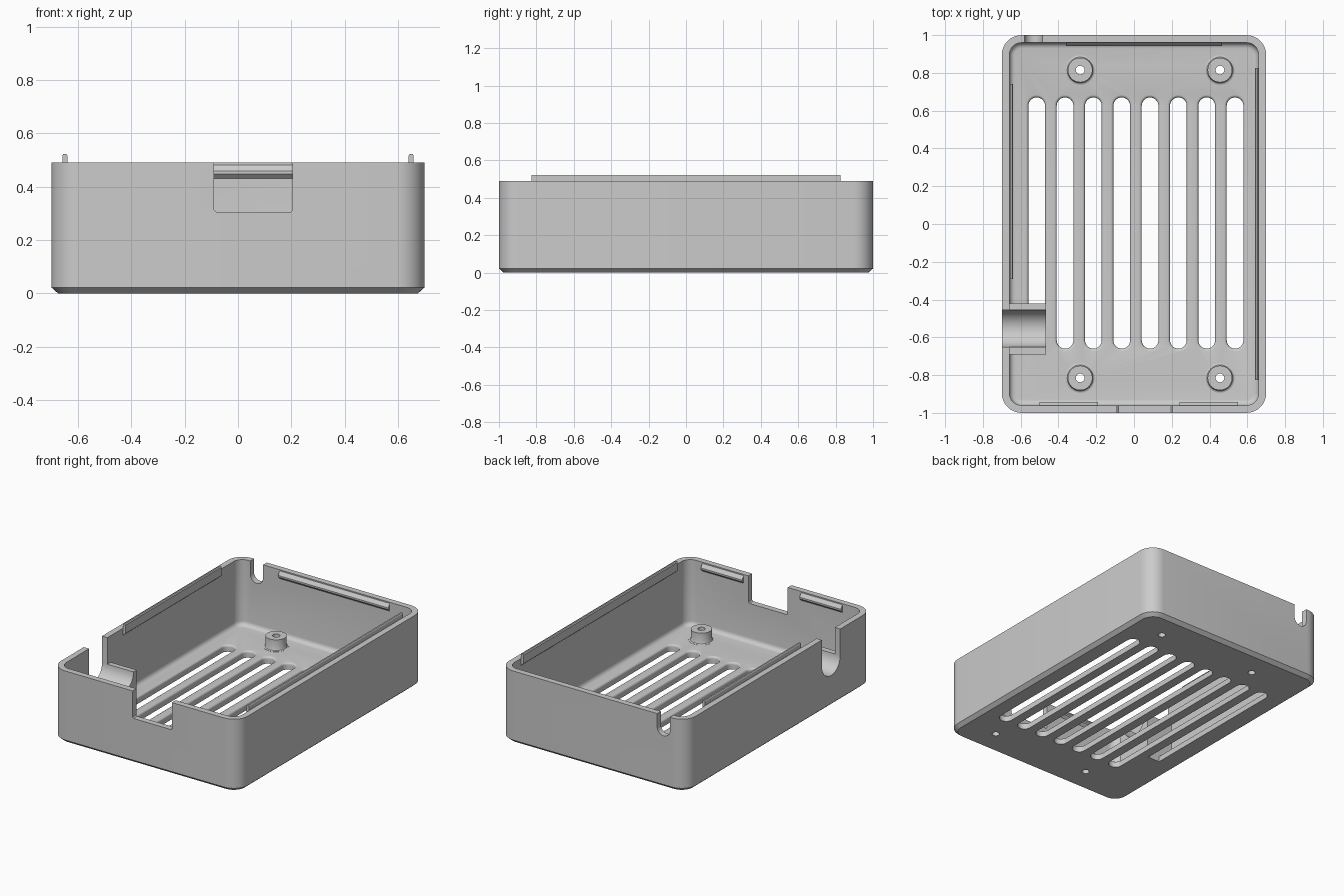
import bpy
import bmesh
from math import sin, cos, pi, radians

cube = bpy.data.objects.get("Cube")
if cube:
    bpy.data.objects.remove(cube)

grey = bpy.data.materials.new("light grey plastic")
grey.use_nodes = True
COLOUR = (0.6, 0.6, 0.6, 1)
grey.diffuse_color = COLOUR
grey.node_tree.nodes["Principled BSDF"].inputs["Base Color"].default_value = COLOUR


def finish_mesh(name, bm):
    bmesh.ops.recalc_face_normals(bm, faces=bm.faces)
    mesh = bpy.data.meshes.new(name)
    bm.to_mesh(mesh)
    bm.free()
    obj = bpy.data.objects.new(name, mesh)
    bpy.context.collection.objects.link(obj)
    mesh.materials.append(grey)
    return obj


def rounded_loft(name, rings, centre=(0, 0), steps=8):
    """Stack rounded rectangles, each given as (half x, half y, radius, z)."""
    bm = bmesh.new()
    loops = []
    for hx, hy, r, z in rings:
        loop = []
        for q, (sx, sy) in enumerate([(1, 1), (-1, 1), (-1, -1), (1, -1)]):
            for i in range(steps + 1):
                a = (q + i / steps) * pi / 2
                loop.append(bm.verts.new((centre[0] + sx * (hx - r) + r * cos(a),
                                          centre[1] + sy * (hy - r) + r * sin(a), z)))
        loops.append(loop)
    for low, high in zip(loops, loops[1:]):
        for i in range(len(low)):
            j = (i + 1) % len(low)
            bm.faces.new((low[i], low[j], high[j], high[i]))
    bm.faces.new(loops[0][::-1])
    bm.faces.new(loops[-1])
    bmesh.ops.remove_doubles(bm, verts=bm.verts, dist=1e-5)
    return finish_mesh(name, bm)


def prism(name, profile, axis, start, end):
    """Extrude a profile along x (points are y, z) or along y (points are x, z)."""
    bm = bmesh.new()
    ends = [[bm.verts.new((t, u, v) if axis == "x" else (u, t, v)) for u, v in profile]
            for t in (start, end)]
    bm.faces.new(ends[0])
    bm.faces.new(ends[1][::-1])
    for i in range(len(profile)):
        j = (i + 1) % len(profile)
        bm.faces.new((ends[0][i], ends[0][j], ends[1][j], ends[1][i]))
    return finish_mesh(name, bm)


def u_profile(centre, radius, z, top, steps=16):
    arc = [(centre - radius * cos(pi * i / steps), z - radius * sin(pi * i / steps))
           for i in range(steps + 1)]
    return arc + [(centre + radius, top), (centre - radius, top)]


def cut(obj, cutter, keep=False):
    mod = obj.modifiers.new("cut", "BOOLEAN")
    mod.operation, mod.solver, mod.object = "DIFFERENCE", "EXACT", cutter
    bpy.context.view_layer.objects.active = obj
    bpy.ops.object.modifier_apply(modifier=mod.name)
    if not keep:
        bpy.data.objects.remove(cutter)


HX, HY, TOP, FLOOR = 0.70, 1.0, 0.49, 0.045
IX, IY = 0.66, 0.96
parts = []

# Open tray with a chamfered base and a filleted floor
shell = rounded_loft("case_shell", [(HX - 0.025, HY - 0.025, 0.08, 0),
                                    (HX, HY, 0.105, 0.022), (HX, HY, 0.105, TOP)])
FILLET = 0.03
cavity = []
for i in range(6):
    a = i / 5 * pi / 2
    inset = FILLET * (1 - sin(a))
    cavity.append((IX - inset, IY - inset, 0.065 - inset, FLOOR + FILLET * (1 - cos(a))))
cavity.append((IX, IY, 0.065, TOP + 0.1))
cut(shell, rounded_loft("cavity_cutter", cavity))
parts.append(shell)

# Vent slots with rounded upper edges; the first stops at the cable cradle
EDGE = 0.014
for n in range(8):
    rings = [(0.044, 0.665, 0.044, -0.05)]
    for i in range(5):
        a = i / 4 * pi / 2
        w = EDGE * (1 - cos(a))
        rings.append((0.044 + w, 0.665 + w, 0.044 + w, FLOOR - EDGE * (1 - sin(a))))
    rings.append((0.044 + EDGE, 0.665 + EDGE, 0.044 + EDGE, FLOOR + 0.02))
    slot = rounded_loft("slot_cutter", rings, (-0.515 + 0.15 * n, 0.005))
    if n == 0:
        stop = prism("slot_stop", [(-0.9, -0.2), (-0.42, -0.2), (-0.42, 0.3), (-0.9, 0.3)],
                     "x", -0.68, -0.4)
        cut(slot, stop)
    cut(shell, slot)

# Screw bosses with holes through the floor
for x in (-0.285, 0.455):
    for y in (-0.815, 0.815):
        boss = rounded_loft("screw_boss", [(r, r, r, z) for r, z in (
            (0.078, FLOOR - 0.005), (0.078, FLOOR + 0.001), (0.069, FLOOR + 0.005),
            (0.065, FLOOR + 0.014), (0.065, 0.12))], (x, y))
        hole = rounded_loft("hole_cutter", [(0.023, 0.023, 0.023, -0.1),
                                            (0.023, 0.023, 0.023, 0.3)], (x, y))
        cut(shell, hole, keep=True)
        cut(boss, hole)
        parts.append(boss)

# Port opening in the front wall, with softened lower corners
cut(shell, prism("port_cutter", [(-0.09, 0.6), (-0.09, 0.313), (-0.082, 0.305),
                                 (0.197, 0.305), (0.205, 0.313), (0.205, 0.6)],
                 "y", -1.1, -0.9))

# Small cable notch in the back wall
cut(shell, prism("notch_cutter", u_profile(-0.532, 0.048, 0.40, 0.6), "y", 0.9, 1.1))

# Cable cradle and its opening in the side wall
cradle = prism("cable_cradle", [(-0.69, FLOOR - 0.02), (-0.42, FLOOR - 0.02),
                                (-0.42, 0.31), (-0.69, 0.31)], "x", -IX, -0.465)
cable = prism("cable_cutter", u_profile(-0.553, 0.098, 0.31, 0.6), "x", -0.8, -0.4)
cut(shell, cable, keep=True)
cut(cradle, cable)
parts.append(cradle)

# Snap ridges along the inside of the front and back walls
for name, side, x0, x1 in (("back_snap_ridge", 1, -0.36, 0.465),
                           ("front_right_snap_ridge", -1, -0.5, -0.19),
                           ("front_left_snap_ridge", -1, 0.24, 0.55)):
    profile = [(side * y, z) for y, z in ((IY + 0.005, 0.43), (IY, 0.43), (0.943, 0.447),
                                          (0.943, 0.458), (IY, 0.482), (IY + 0.005, 0.482))]
    parts.append(prism(name, profile, "x", x0, x1))

# Raised lid guides along the side walls
for name, side, y0, y1 in (("right_lid_guide", -1, -0.29, 0.74),
                           ("left_lid_guide", 1, -0.825, 0.825)):
    profile = [(side * x, z) for x, z in ((IX + 0.003, 0.44), (0.64, 0.46), (0.64, 0.517),
                                          (0.645, 0.523), (0.655, 0.523), (0.659, 0.517),
                                          (0.659, TOP), (IX + 0.003, TOP - 0.005))]
    parts.append(prism(name, profile, "y", y0, y1))

# Smooth the rounded surfaces and keep the hard edges
bpy.ops.object.select_all(action="DESELECT")
for part in parts:
    part.select_set(True)
bpy.context.view_layer.objects.active = shell
bpy.ops.object.shade_smooth_by_angle(angle=radians(30))
